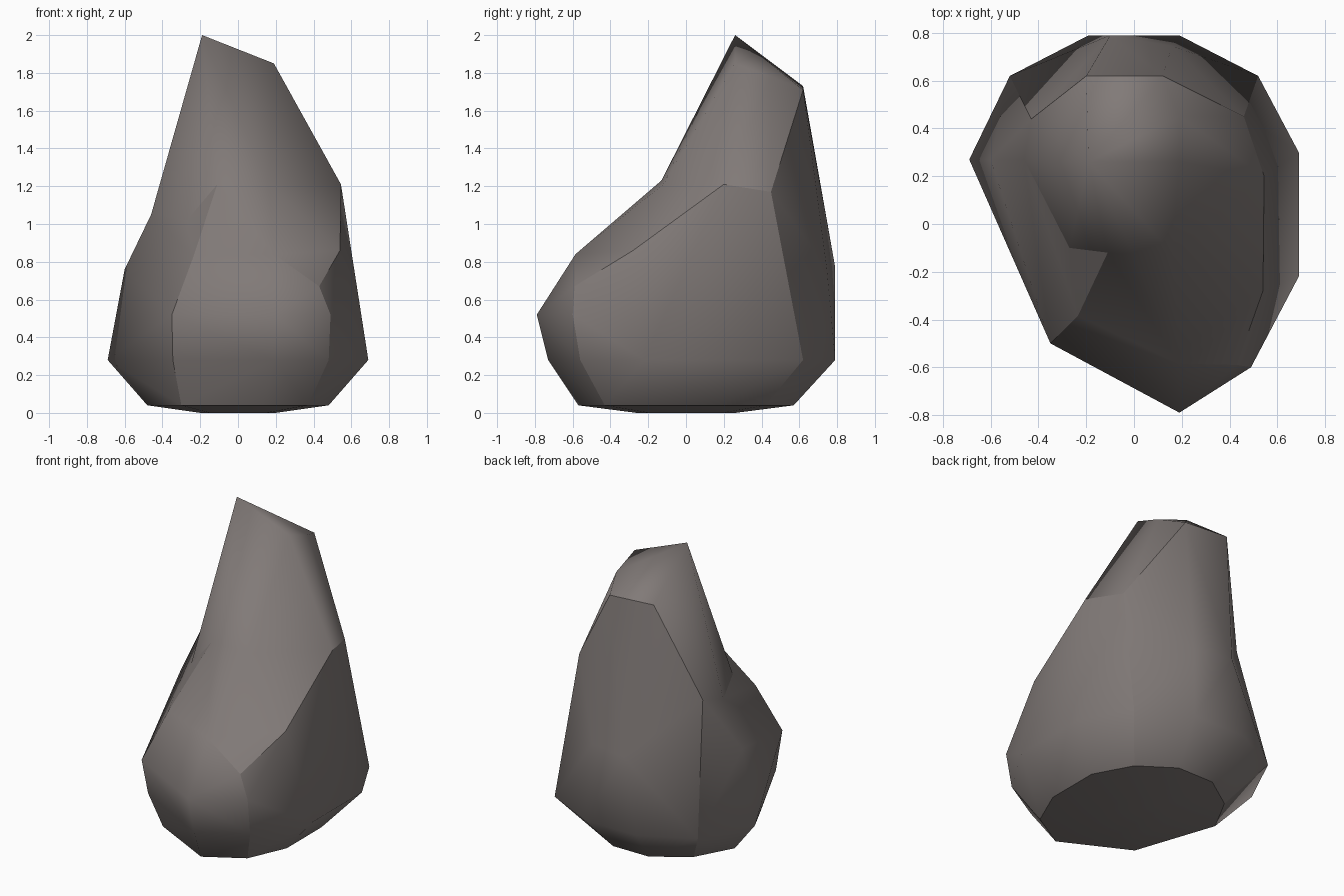
import bpy, bmesh, math
from mathutils import Vector

if "Cube" in bpy.data.objects:
    bpy.data.objects.remove(bpy.data.objects["Cube"])

stone = bpy.data.materials.new("warm_grey_stone")
stone.diffuse_color = (0.22, 0.195, 0.187, 1)
stone.use_nodes = True
stone.node_tree.nodes["Principled BSDF"].inputs["Base Color"].default_value = stone.diffuse_color


def hull(name, points):
    """Chiselled block: convex hull of a few corner points."""
    bm = bmesh.new()
    for p in points:
        bm.verts.new(p)
    res = bmesh.ops.convex_hull(bm, input=bm.verts[:])
    junk = {g for g in res["geom_interior"] + res["geom_unused"]
            if isinstance(g, bmesh.types.BMVert)}
    bmesh.ops.delete(bm, geom=list(junk), context='VERTS')
    bmesh.ops.recalc_face_normals(bm, faces=bm.faces[:])
    me = bpy.data.meshes.new(name)
    bm.to_mesh(me)
    bm.free()
    me.materials.append(stone)
    ob = bpy.data.objects.new(name, me)
    bpy.context.collection.objects.link(ob)
    return ob


def both(x, y, z):
    return [(x, y, z), (-x, y, z)]


# corners shared by the two blocks
back = [(-0.1, 0.79, 0.77), (0.16, 0.745, 0.77)]
waist = [(0.545, 0.2, 1.21), (0.46, 0.45, 1.17), (-0.43, 0.44, 1.10),
         (-0.46, 0.27, 1.05), (-0.27, -0.1, 1.02),
         (0.0, -0.13, 1.23), (0.16, -0.12, 1.21), (-0.11, -0.12, 1.21)]

# broad foot of the rock
foot = []
for k in range(12):
    a = math.radians(15 + 30 * k)
    foot.append((0.207 * math.cos(a), 0.27 * math.sin(a), 0))
foot += both(0.13, 0.57, 0.04) + both(0.35, 0.42, 0.04) + both(0.48, 0.18, 0.04)
foot += [(0.48, -0.18, 0.04), (0.37, -0.43, 0.04), (0.13, -0.57, 0.04),
         (-0.3, -0.35, 0.04)]
foot += both(0.19, 0.79, 0.28) + both(0.52, 0.62, 0.28)
foot += [(0.69, 0.3, 0.28), (0.69, -0.22, 0.28), (0.48, -0.56, 0.28),
         (0.19, -0.73, 0.28), (-0.345, -0.44, 0.28), (-0.69, 0.27, 0.28)]
# bulging front, then shoulder
foot += [(0.49, -0.6, 0.52), (0.19, -0.79, 0.52), (-0.35, -0.5, 0.52),
         (-0.6, 0.27, 0.76), (0.43, -0.59, 0.67), (0.19, -0.585, 0.84),
         (-0.235, -0.385, 0.83), (0.54, -0.28, 0.86)]
rock = hull("rock", foot + back + waist)

# leaning upper peak
peak = [(-0.19, 0.26, 2.0), (0.19, 0.26, 1.85), (0.19, 0.45, 1.78),
        (0.12, 0.62, 1.71), (-0.2, 0.62, 1.73)]
upper = hull("upper_peak", peak + back + waist)

# fuse both into one stone
mod = rock.modifiers.new("fuse", 'BOOLEAN')
mod.operation = 'UNION'
mod.solver = 'EXACT'
mod.object = upper
bpy.context.view_layer.objects.active = rock
rock.select_set(True)
bpy.ops.object.modifier_apply(modifier="fuse")
bpy.data.objects.remove(upper)

# soft shading inside each cut side, crisp edges between the sides
RIGHT, LEFT, BACK, FRONT, UP, DOWN = range(6)
sides = [Vector(d).normalized() for d in
         [(1, 0, 0), (-1, -0.25, 0), (0, 1, 0), (0, -1, 0), (0, -0.6, 0.8)]]


def side_of(face):
    n, c = face.normal, face.calc_center_median()
    if n.z < -0.9:
        return DOWN
    if c.z > 1.25 and n.y < 0.7:
        return UP
    if c.z < 0.3:
        n = Vector((n.x, n.y, 0))
    s = max(range(5), key=lambda i: n.dot(sides[i]))
    return FRONT if s == UP and c.z < 0.76 and c.y < -0.4 else s


bm = bmesh.new()
bm.from_mesh(rock.data)
bmesh.ops.remove_doubles(bm, verts=bm.verts[:], dist=0.004)
bmesh.ops.triangulate(bm, faces=bm.faces[:])
bm.normal_update()
for f in bm.faces:
    f.smooth = True
for e in bm.edges:
    if len({side_of(f) for f in e.link_faces}) > 1 and e.calc_face_angle(0) > 0.2:
        e.smooth = False
bm.to_mesh(rock.data)
bm.free()
